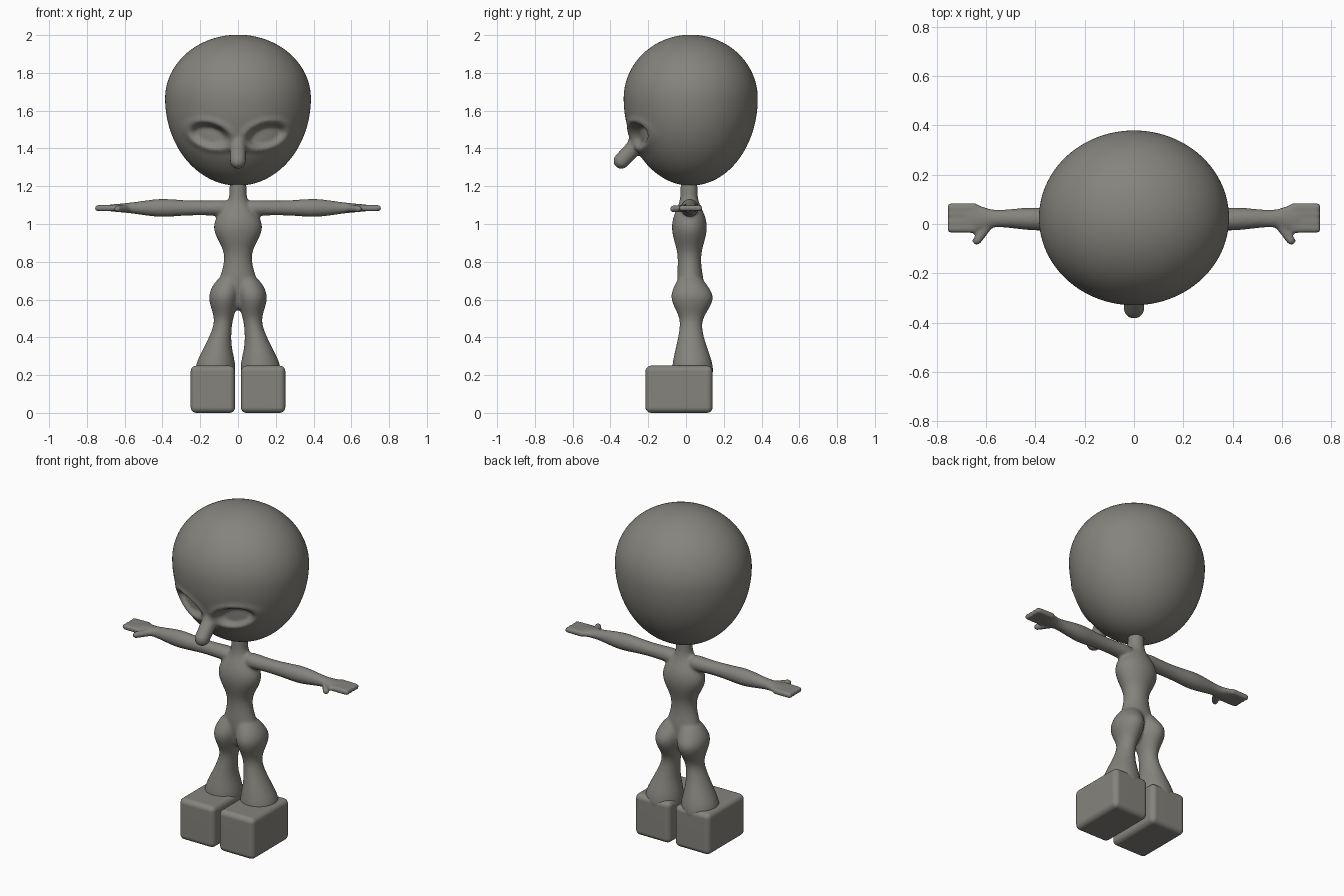
import bpy, bmesh, math
from mathutils import Matrix, Vector

if "Cube" in bpy.data.objects:
    bpy.data.objects.remove(bpy.data.objects["Cube"])

# One clay colour for everything
COLOUR = (0.235, 0.228, 0.205, 1)
clay = bpy.data.materials.new("clay_grey")
clay.use_nodes = True
clay.diffuse_color = COLOUR
clay.node_tree.nodes["Principled BSDF"].inputs["Base Color"].default_value = COLOUR


def loft(bm, sections, along_x=False, sides=16):
    """Closed skin through ellipses (position, centre a, centre b, radius a, radius b)."""
    rings = []
    for pos, ca, cb, ra, rb in sections:
        ring = []
        for i in range(sides):
            t = math.tau * i / sides
            a, b = ca + ra * math.cos(t), cb + rb * math.sin(t)
            ring.append(bm.verts.new((pos, a, b) if along_x else (a, b, pos)))
        rings.append(ring)
    for r0, r1 in zip(rings, rings[1:]):
        for i in range(sides):
            j = (i + 1) % sides
            bm.faces.new((r0[i], r0[j], r1[j], r1[i]))
    bm.faces.new(rings[0])
    bm.faces.new(rings[-1])


def capsule(bm, start, end, r0, r1, steps=10):
    """Rounded finger shape made of closely strung balls, fused later."""
    for i in range(steps + 1):
        t = i / steps
        place = Matrix.Translation(Vector(start).lerp(Vector(end), t))
        bmesh.ops.create_icosphere(bm, subdivisions=2, radius=r0 + (r1 - r0) * t, matrix=place)


def finish(bm, name):
    bmesh.ops.recalc_face_normals(bm, faces=bm.faces)
    mesh = bpy.data.meshes.new(name)
    bm.to_mesh(mesh)
    bm.free()
    mesh.materials.append(clay)
    mesh.polygons.foreach_set("use_smooth", [True] * len(mesh.polygons))
    ob = bpy.data.objects.new(name, mesh)
    bpy.context.collection.objects.link(ob)
    return ob


def fuse(ob, voxel, smoothing):
    """Melt overlapping shapes into one soft skin."""
    remesh = ob.modifiers.new("fuse", "REMESH")
    remesh.mode = "VOXEL"
    remesh.voxel_size = voxel
    remesh.use_smooth_shade = True
    soften = ob.modifiers.new("soften", "SMOOTH")
    soften.factor = 0.5
    soften.iterations = smoothing


# Body: neck, torso and hips
body = bmesh.new()
loft(body, [
    (0.54, 0, 0.025, 0.03, 0.04), (0.60, 0, 0.025, 0.08, 0.06),
    (0.68, 0, 0.025, 0.112, 0.075), (0.74, 0, 0.02, 0.09, 0.068),
    (0.80, 0, 0.018, 0.074, 0.062), (0.86, 0, 0.018, 0.076, 0.066),
    (0.92, 0, 0.018, 0.112, 0.086), (0.98, 0, 0.018, 0.138, 0.098),
    (1.04, 0, 0.018, 0.118, 0.088), (1.09, 0, 0.017, 0.075, 0.062),
    (1.13, 0, 0.016, 0.048, 0.048), (1.18, 0, 0.016, 0.046, 0.046),
    (1.25, 0, 0.016, 0.046, 0.046)])

for s in (-1, 1):
    # Leg, flaring out towards the foot
    loft(body, [(z, s * x, y, rx, ry) for z, x, y, rx, ry in (
        (0.74, 0.03, 0.02, 0.05, 0.05), (0.68, 0.06, 0.025, 0.075, 0.085),
        (0.62, 0.075, 0.033, 0.086, 0.122), (0.56, 0.075, 0.033, 0.071, 0.098),
        (0.50, 0.075, 0.028, 0.049, 0.06), (0.44, 0.085, 0.025, 0.051, 0.06),
        (0.36, 0.105, 0.028, 0.07, 0.08), (0.29, 0.115, 0.033, 0.097, 0.102),
        (0.24, 0.12, 0.035, 0.111, 0.112), (0.17, 0.12, 0.035, 0.107, 0.113))])
    # Arm and palm
    loft(body, [(s * x, y, z, ry, rz) for x, y, z, ry, rz in (
        (0.03, 0.018, 1.085, 0.05, 0.045), (0.12, 0.018, 1.085, 0.046, 0.042),
        (0.20, 0.018, 1.085, 0.04, 0.039), (0.30, 0.018, 1.085, 0.042, 0.042),
        (0.40, 0.02, 1.085, 0.05, 0.052), (0.48, 0.022, 1.085, 0.042, 0.042),
        (0.56, 0.022, 1.085, 0.033, 0.03), (0.60, 0.022, 1.085, 0.044, 0.026),
        (0.64, 0.024, 1.085, 0.06, 0.021), (0.69, 0.024, 1.085, 0.06, 0.019))], along_x=True)
    # Four fingers and a thumb
    for i in range(4):
        y = -0.019 + 0.029 * i
        capsule(body, (s * 0.65, y, 1.085), (s * 0.742, y, 1.084), 0.02, 0.019)
    capsule(body, (s * 0.585, 0.005, 1.083), (s * 0.638, -0.068, 1.08), 0.022, 0.02)

body = finish(body, "body")
subdivide = body.modifiers.new("round", "SUBSURF")
subdivide.levels = subdivide.render_levels = 2
fuse(body, 0.008, 6)

# Feet: soft-edged blocks
for side, s in (("left", 1), ("right", -1)):
    bm = bmesh.new()
    place = Matrix.Translation((s * 0.133, -0.037, 0.125)) @ Matrix.Diagonal((0.235, 0.355, 0.25, 1))
    bmesh.ops.create_cube(bm, size=1, matrix=place)
    bmesh.ops.bevel(bm, geom=bm.edges[:], offset=0.03, segments=5, profile=0.5, affect="EDGES")
    foot = finish(bm, side + "_foot")
    foot.modifiers.new("flat sides", "WEIGHTED_NORMAL")

# Head: egg narrowing towards the chin, with pressed-in slanted eye sockets
head = bmesh.new()
bmesh.ops.create_uvsphere(head, u_segments=180, v_segments=110, radius=1)
tilt = math.radians(16)
for v in head.verts:
    x, y, z = v.co
    v.co = (0.386 * x, 0.025 + 0.355 * y, 1.665 + z * (0.337 if z > 0 else 0.462))
    if y < 0:
        dx, dz = abs(v.co.x) - 0.148, v.co.z - 1.47
        along = dx * math.cos(tilt) + dz * math.sin(tilt)
        up = dz * math.cos(tilt) - dx * math.sin(tilt)
        e = math.hypot(along / 0.108, up / 0.06)
        t = min(1, max(0, (1.05 - e) / 0.4))
        dent = t * t * (3 - 2 * t) * (0.042 + 0.35 * up)
        rim = 0.01 * math.exp(-((e - 1.22) / 0.2) ** 2)
        v.co.y += dent - rim

# Nose, running down and forward from the brow
capsule(head, (0, -0.25, 1.485), (0, -0.275, 1.41), 0.04, 0.042)
capsule(head, (0, -0.26, 1.42), (0, -0.342, 1.334), 0.046, 0.044)
fuse(finish(head, "head"), 0.009, 4)
